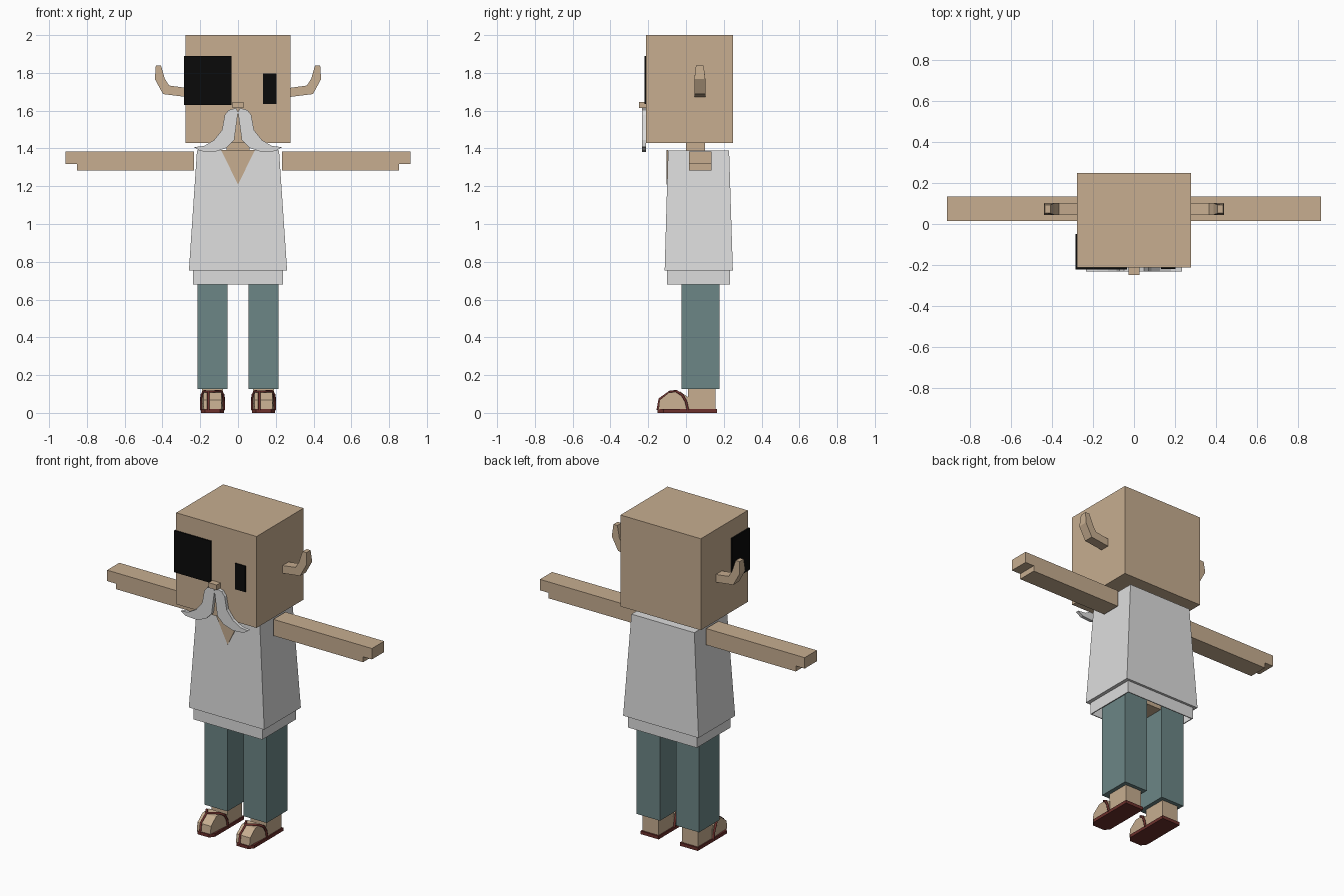
import bpy, bmesh

cube = bpy.data.objects.get("Cube")
if cube:
    bpy.data.objects.remove(cube, do_unlink=True)


def material(name, r, g, b):
    m = bpy.data.materials.new(name)
    m.use_nodes = True
    m.diffuse_color = (r, g, b, 1)
    bsdf = next(n for n in m.node_tree.nodes if n.type == 'BSDF_PRINCIPLED')
    bsdf.inputs["Base Color"].default_value = (r, g, b, 1)
    bsdf.inputs["Roughness"].default_value = 0.9
    return m


skin = material("tan skin", 0.57, 0.42, 0.28)
cloth = material("pale grey cloth", 0.72, 0.72, 0.72)
denim = material("teal trousers", 0.15, 0.24, 0.24)
black = material("black", 0.003, 0.003, 0.003)
leather = material("dark red leather", 0.15, 0.03, 0.025)


def finish(bm, name, mat):
    bmesh.ops.recalc_face_normals(bm, faces=bm.faces)
    mesh = bpy.data.meshes.new(name)
    bm.to_mesh(mesh)
    bm.free()
    mesh.materials.append(mat)
    ob = bpy.data.objects.new(name, mesh)
    bpy.context.collection.objects.link(ob)
    return ob


def box(name, mat, x, y, z, top_x=None, top_y=None, hollow=False):
    """Box from (low, high) ranges; the top may have its own ranges."""
    bm = bmesh.new()
    bmesh.ops.create_cube(bm, size=2)
    for v in bm.verts:
        up = v.co.z > 0
        rx, ry = (top_x or x, top_y or y) if up else (x, y)
        v.co = (rx[v.co.x > 0], ry[v.co.y > 0], z[up])
    if hollow:
        ends = [f for f in bm.faces if abs(f.calc_center_median().z - sum(z) / 2) > 0.01]
        bmesh.ops.delete(bm, geom=ends, context='FACES_ONLY')
    ob = finish(bm, name, mat)
    if hollow:
        wall = ob.modifiers.new("wall", 'SOLIDIFY')
        wall.thickness = 0.008
        wall.offset = -1
    return ob


def prism(name, mat, outline, depth, place):
    """Extrude an outline between two depths; place(a, b, d) gives x, y, z."""
    bm = bmesh.new()
    face = bm.faces.new([bm.verts.new(place(a, b, depth[0])) for a, b in outline])
    other = [bm.verts.new(place(a, b, depth[1])) for a, b in outline]
    near = list(face.verts)
    bm.faces.new(other[::-1])
    for i in range(len(near)):
        j = (i + 1) % len(near)
        bm.faces.new((near[i], near[j], other[j], other[i]))
    return finish(bm, name, mat)


def strap(name, points):
    curve = bpy.data.curves.new(name, 'CURVE')
    curve.dimensions = '3D'
    curve.bevel_depth = 0.007
    curve.bevel_resolution = 1
    curve.use_fill_caps = True
    spline = curve.splines.new('POLY')
    spline.points.add(len(points) - 1)
    for p, co in zip(spline.points, points):
        p.co = (*co, 1)
    curve.materials.append(leather)
    bpy.context.collection.objects.link(bpy.data.objects.new(name, curve))


# Head, neck and face
box("head", skin, (-0.277, 0.277), (-0.213, 0.25), (1.43, 2.0))
box("neck", skin, (-0.06, 0.06), (0, 0.1), (1.38, 1.44))
box("nose", skin, (-0.028, 0.028), (-0.25, -0.21), (1.613, 1.645))
box("eye_patch_front", black, (-0.286, -0.035), (-0.221, -0.212), (1.63, 1.89))
box("eye_patch_side", black, (-0.286, -0.277), (-0.221, -0.05), (1.63, 1.89))
box("left_eye", black, (0.132, 0.203), (-0.219, -0.21), (1.635, 1.797))

# Torso
box("shirt", cloth, (-0.26, 0.26), (-0.113, 0.248), (0.753, 1.39),
    (-0.217, 0.217), (-0.095, 0.228))
box("shirt_hem", cloth, (-0.238, 0.238), (-0.1, 0.233), (0.68, 0.755), hollow=True)
box("hips", skin, (-0.2, 0.2), (-0.015, 0.17), (0.7, 0.76))
prism("open_collar", skin, [(-0.09, 1.391), (0.09, 1.391), (0, 1.21)],
      (-0.103, -0.094), lambda x, z, y: (x, y, z))

moustache = [(0, 1.592), (0.02, 1.444), (0.063, 1.402), (0.127, 1.381),
             (0.2, 1.386), (0.233, 1.407), (0.18, 1.413), (0.127, 1.444),
             (0.085, 1.497), (0.07, 1.577), (0.05, 1.603), (0.01, 1.614)]
horn = [(0.27, 1.672), (0.397, 1.688), (0.44, 1.767), (0.435, 1.84),
        (0.408, 1.84), (0.388, 1.77), (0.365, 1.733), (0.27, 1.72)]
arm = [(0.233, 1.283), (0.852, 1.283), (0.852, 1.317), (0.913, 1.317),
       (0.913, 1.385), (0.233, 1.385)]
toes = [(0.015, 0.018), (0.015, 0.08), (-0.03, 0.112), (-0.09, 0.108),
        (-0.14, 0.068), (-0.146, 0.018)]
sole = [(-0.062, 0.165), (0.062, 0.165), (0.062, -0.12), (0.04, -0.15),
        (-0.04, -0.15), (-0.062, -0.12)]

for side, s in (("left", 1), ("right", -1)):
    def mirrored(x, z, y):
        return (s * x, y, z)

    prism(side + "_moustache", cloth, moustache, (-0.232, -0.212), mirrored)
    prism(side + "_arm", skin, arm, (0.015, 0.135), mirrored)

    # Upturned ear, narrowing towards its tip
    ear = prism(side + "_ear", skin, horn, (0.044, 0.102), mirrored)
    for v in ear.data.vertices:
        if v.co.z > 1.8:
            v.co.y = 0.073 + (v.co.y - 0.073) * 0.7

    # Leg, foot and sandal
    c = s * 0.135
    box(side + "_trouser_leg", denim, (c - 0.08, c + 0.08), (-0.025, 0.178), (0.126, 0.72))
    box(side + "_heel", skin, (c - 0.055, c + 0.055), (0.01, 0.155), (0.015, 0.13))
    foot = prism(side + "_toes", skin, toes, (c - 0.057, c + 0.057),
                 lambda y, z, x: (x, y, z))
    for v in foot.data.vertices:
        if v.co.z > 0.1 or v.co.y < -0.13:
            v.co.x = c + (v.co.x - c) * 0.82
    prism(side + "_sole", leather, sole, (0, 0.02), lambda x, y, z: (c + x, y, z))
    knot = (c - 0.022, -0.085, 0.112)
    strap(side + "_toe_strap", [knot, (c - 0.022, -0.14, 0.073), (c - 0.022, -0.15, 0.015)])
    for edge, e in (("inner", -s), ("outer", s)):
        strap(side + "_" + edge + "_strap",
              [(c + e * 0.06, 0.01, 0.015), (c + e * 0.06, 0, 0.06),
               (c + e * 0.057, -0.02, 0.095), (c + e * 0.045, -0.05, 0.114), knot])
